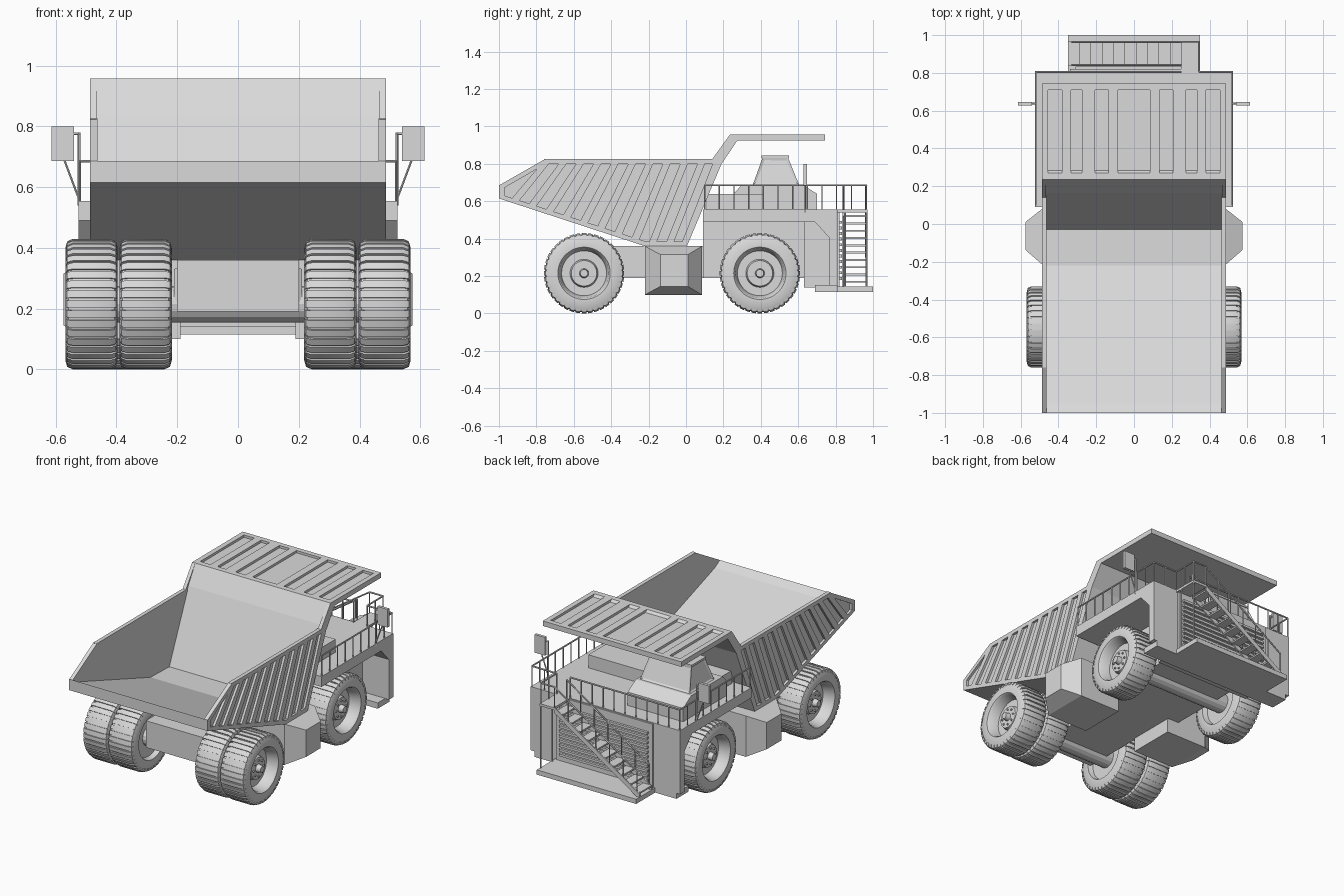
import bpy, bmesh, math
from mathutils import Vector

if "Cube" in bpy.data.objects:
    bpy.data.objects.remove(bpy.data.objects["Cube"])

grey = bpy.data.materials.new("plain_grey")
grey.diffuse_color = (0.7, 0.7, 0.7, 1)
grey.use_nodes = True
grey.node_tree.nodes["Principled BSDF"].inputs["Base Color"].default_value = grey.diffuse_color


# ---- helpers: every piece is a pair of matching rings joined by side faces ----
def prism(pts, x0, x1):
    return [(x0, y, z) for y, z in pts], [(x1, y, z) for y, z in pts]


def box(x0, x1, y0, y1, z0, z1):
    return prism([(y0, z0), (y1, z0), (y1, z1), (y0, z1)], x0, x1)


def rod(p, q, r=0.005, n=6):
    p, q = Vector(p), Vector(q)
    rot = (q - p).to_track_quat('Z', 'Y')
    ring = [rot @ Vector((r * math.cos(a), r * math.sin(a), 0))
            for a in (math.tau * i / n for i in range(n))]
    return [p + v for v in ring], [q + v for v in ring]


def add_loft(bm, a, b):
    va, vb = [bm.verts.new(p) for p in a], [bm.verts.new(p) for p in b]
    n = len(va)
    faces = [bm.faces.new(va[::-1]), bm.faces.new(vb)]
    for i in range(n):
        j = (i + 1) % n
        faces.append(bm.faces.new((va[i], va[j], vb[j], vb[i])))
    return faces


def finish(bm, name, mirror=False, smooth=False):
    bmesh.ops.recalc_face_normals(bm, faces=bm.faces[:])
    me = bpy.data.meshes.new(name)
    bm.to_mesh(me)
    bm.free()
    me.materials.append(grey)
    ob = bpy.data.objects.new(name, me)
    bpy.context.collection.objects.link(ob)
    if smooth:
        bpy.ops.object.select_all(action='DESELECT')
        ob.select_set(True)
        bpy.context.view_layer.objects.active = ob
        bpy.ops.object.shade_smooth_by_angle(angle=math.radians(30))
    if mirror:
        ob.modifiers.new("mirror", 'MIRROR').use_mirror_merge = False
    return ob


def part(name, pieces, mirror=False):
    bm = bmesh.new()
    for a, b in pieces:
        add_loft(bm, a, b)
    return finish(bm, name, mirror)


# ---- wheels: lathed tyre and dished rim, tread blocks, hub bolts ----
def wheel(name, xc, yc, h=0.086, zc=0.215, seg=48):
    profile = [(0.13, -h + .03), (0.14, -h), (0.185, -h), (0.203, -h + .01), (0.209, -h + .03),
               (0.209, h - .03), (0.203, h - .01), (0.185, h), (0.14, h), (0.132, h - .01),
               (0.12, h - .07), (0.075, h - .07), (0.068, h - .045), (0.025, h - .045),
               (0.02, h - .015)]

    def pt(r, x, a):
        return (xc + x, yc + r * math.cos(a), zc + r * math.sin(a))
    bm = bmesh.new()
    rings = [[bm.verts.new(pt(r, x, math.tau * i / seg)) for i in range(seg)] for r, x in profile]
    bm.faces.new(rings[0])
    bm.faces.new(rings[-1])
    for a, b in zip(rings, rings[1:]):
        for i in range(seg):
            j = (i + 1) % seg
            bm.faces.new((a[i], a[j], b[j], b[i]))
    for k in range(40):
        a, d = math.tau * k / 40, 0.058
        section = [(0.19, -h + .001), (0.207, -h + .006), (0.215, -h + .024),
                   (0.215, h - .024), (0.207, h - .006), (0.19, h - .001)]
        add_loft(bm, [pt(r, x, a - d) for r, x in section], [pt(r, x, a + d) for r, x in section])
    for k in range(8):
        a = math.tau * k / 8
        add_loft(bm, *rod(pt(0.05, h - .05, a), pt(0.05, h - .037, a), 0.006))
    finish(bm, name, True, True)


wheel("front_wheel", 0.405, 0.395)
wheel("rear_outer_wheel", 0.482, -0.545)
wheel("rear_inner_wheel", 0.304, -0.545)
part("axles", [rod((-.4, y, .215), (.4, y, .215), .06, 16) for y in (-.545, .395)])

# ---- chassis, body core, side tanks ----
part("chassis", [box(-.2, .2, -.64, .7, .19, .36)])
part("body_core", [box(-.27, .27, .09, .7, .19, .5)])
part("rear_axle_housing", [([(.165, -.62, .2), (.165, -.47, .2), (.165, -.47, .35), (.165, -.62, .35)],
                            [(.21, -.6, .22), (.21, -.49, .22), (.21, -.49, .33), (.21, -.6, .33)])], True)


def yz(x, y0, y1, z0, z1):
    return [(x, y0, z0), (x, y1, z0), (x, y1, z1), (x, y0, z1)]


part("side_tank", [(yz(.19, -.22, .085, .10, .36), yz(.48, -.22, .085, .10, .36)),
                   (yz(.48, -.22, .085, .10, .36), yz(.575, -.137, .01, .145, .315))], True)

# ---- dump body: floor, front wall and canopy as one profile ----
part("dump_bed", [prism([(-1, .615), (-1, .685), (-.95, .655), (-.22, .405), (-.03, .40),
                         (.165, .84), (.235, .957), (.27, .942), (.743, .942), (.743, .925),
                         (.275, .925), (.19, .80), (.005, .36), (-.22, .36)], -.47, .47)])
wall = [(-1, .615), (-1, .685), (-.755, .825), (.14, .825), (.19, .80), (.005, .36), (-.22, .36)]
part("bed_side_wall", [prism(wall, .462, .472)], True)


def low_edge(y):
    return .36 + max(0, -.22 - y) * .327


rims = [[(-.76, .825), (.16, .825), (.18, .80), (-.75, .80)],
        [(-1, .685), (-.755, .825), (-.75, .80), (-.975, .67)],
        [(-1, .615), (-1, .685), (-.97, .675), (-.97, .605)],
        [(-1, .615), (-.22, .36), (-.215, .385), (-1, .64)],
        [(-.22, .36), (.005, .36), (.015, .385), (-.22, .385)],
        [(-.03, .36), (.005, .36), (.19, .80), (.15, .82)],
        [(.14, .825), (.19, .80), (.275, .925), (.235, .957)]]
for i in range(10):
    t = i / 9
    yt, yb = .085 - .83 * t, -.09 - .83 * t
    rims.append([(yt - .02, .81), (yt + .02, .81), (yb + .02, low_edge(yb + .02) + .01),
                 (yb - .02, low_edge(yb - .02) + .01)])
part("bed_side_ribs", [prism(q, .465, .487) for q in rims], True)

# ---- canopy frame and raised bars ----
canopy = [box(-.487, .487, .71, .743, .925, .957),
          prism([(.235, .957), (.27, .957), (.30, .925), (.27, .925)], -.487, .487)]
for s in (-1, 1):
    canopy.append(box(s * .455, s * .487, .25, .743, .925, .957))
    for x, w in ((.11, .024), (.24, .034), (.358, .024)):
        canopy.append(box(s * x - w, s * x + w, .25, .72, .935, .957))
part("canopy_ribs", canopy)

# ---- deck, fenders, radiator, bumper ----
part("deck", [box(-.525, .525, .09, .81, .49, .555)])
part("fender", [prism([(.68, .50), (.81, .50), (.81, .15), (.765, .15), (.765, .406)], .34, .525)], True)
part("radiator_block", [box(-.34, .34, .63, .82, .14, .55)])
part("radiator_slats", [box(-.31, .31, .81, .835, .18 + .03 * i, .195 + .03 * i) for i in range(11)])
part("bumper", [box(-.35, .35, .69, 1, .115, .145), box(-.5, .5, .69, .81, .115, .152)])

# ---- stairs with landing ----
stairs = [box(.25, .35, .8, .97, .54, .555)]
n = 10
for i in range(n):
    x, z = .25 - .6 * (i + .5) / n, .54 - .39 * (i + .5) / n
    stairs.append(box(x - .03, x + .03, .845, .96, z - .005, z + .005))
for y in (.842, .963):
    a, b = (.25, y), (-.35, y)
    stairs.append(([(.25, y - .004, .555), (.25, y + .004, .555), (.25, y + .004, .52), (.25, y - .004, .52)],
                   [(-.35, y - .004, .165), (-.35, y + .004, .165), (-.35, y + .004, .13), (-.35, y - .004, .13)]))
    stairs.append(rod((.25, y, .685), (-.33, y, .30)))
    for i in range(7):
        t = i / 6
        x, z = .25 - .58 * t, .54 - .385 * t
        stairs.append(rod((x, y, z), (x, y, z + .145), .004))
stairs += [rod((.345, y, .14), (.345, y, .55), .005) for y in (.85, .965)]
part("stairs", stairs)


# ---- railings around the deck ----
def railing(points, z0=.555, z1=.685, step=.075):
    out = []
    for p, q in zip(points, points[1:]):
        p, q = Vector((*p, 0)), Vector((*q, 0))
        out.append(rod(p + Vector((0, 0, z1)), q + Vector((0, 0, z1))))
        k = max(1, round((q - p).length / step))
        for i in range(k + 1):
            c = p.lerp(q, i / k)
            out.append(rod((c.x, c.y, z0 - .01), (c.x, c.y, z1), .004))
    return out


part("railings", railing([(-.52, .1), (-.52, .805), (.25, .805)])
     + railing([(.52, .1), (.52, .805), (.345, .805), (.345, .965), (.25, .965)]))

# ---- cab with inset windows, cab base and rear equipment box ----
part("cab_base", [prism([(.26, .555), (.26, .645), (.30, .69), (.62, .69), (.70, .64), (.70, .555)],
                        -.47, -.08)])
part("equipment_box", [box(-.4, .4, .11, .41, .555, .638)])


def xy(z, x0, x1, y0, y1):
    return [(x0, y0, z), (x1, y0, z), (x1, y1, z), (x0, y1, z)]


bm = bmesh.new()
sides = add_loft(bm, xy(.69, -.45, -.10, .358, .604), xy(.835, -.42, -.13, .41, .545))[2:]
bmesh.ops.recalc_face_normals(bm, faces=bm.faces[:])
bmesh.ops.inset_individual(bm, faces=sides, thickness=.018, depth=-.006)
add_loft(bm, xy(.832, -.425, -.125, .405, .55), xy(.845, -.425, -.125, .405, .55))
finish(bm, "cab")

# ---- mirrors ----
part("side_mirror", [box(.54, .613, .628, .646, .685, .80),
                     rod((.523, .637, .54), (.523, .637, .78)),
                     rod((.52, .637, .775), (.545, .637, .775)),
                     rod((.523, .637, .56), (.572, .637, .69), .004)], True)
